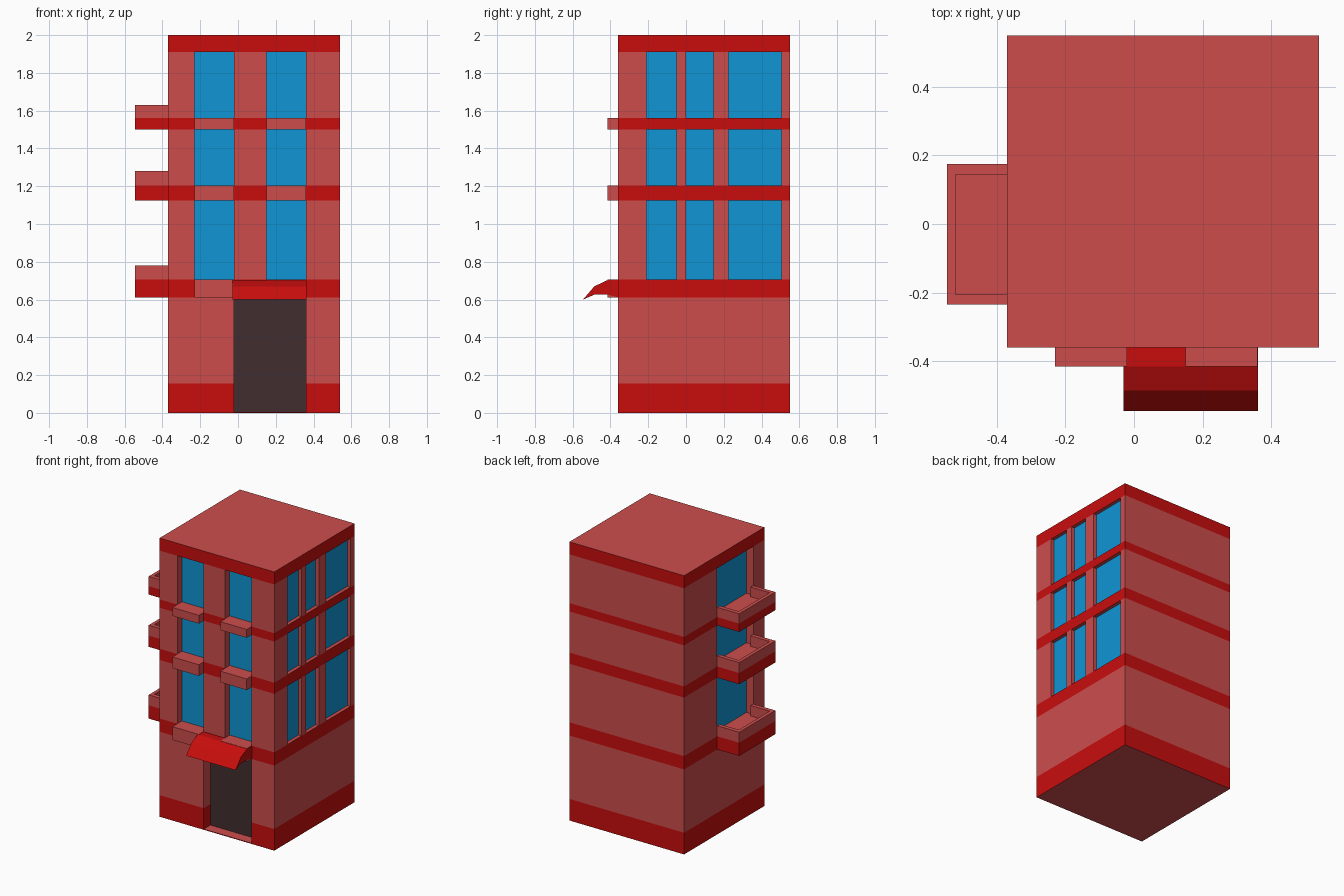
import bpy, bmesh
from mathutils import Vector

if "Cube" in bpy.data.objects:
    bpy.data.objects.remove(bpy.data.objects["Cube"])


def material(name, rgb):
    m = bpy.data.materials.new(name)
    m.diffuse_color = (*rgb, 1)
    m.use_nodes = True
    m.node_tree.nodes["Principled BSDF"].inputs["Base Color"].default_value = m.diffuse_color
    return m


WALL = material("soft red wall", (0.61, 0.073, 0.073))
RED = material("deep red trim", (0.58, 0.004, 0.004))
BLUE = material("blue glass", (0.005, 0.30, 0.66))
DARK = material("dark brown door", (0.054, 0.027, 0.028))

X0, X1, Y0, Y1 = -0.37, 0.54, -0.36, 0.55
BANDS = [(0, 0.155), (0.61, 0.705), (1.125, 1.205), (1.5, 1.56), (1.91, 2)]
STOREYS = [(0.705, 1.125), (1.205, 1.5), (1.56, 1.91)]
FRONT = [(-0.23, -0.02), (0.15, 0.36)]
RIGHT = [(-0.21, -0.05), (0.0, 0.145), (0.225, 0.505)]
LEFT = (-0.235, 0.175)


def add_box(bm, lo, hi):
    verts = bmesh.ops.create_cube(bm, size=1)["verts"]
    lo, hi = Vector(lo), Vector(hi)
    for v in verts:
        v.co = (lo + hi) / 2 + v.co * (hi - lo)


def finish(bm, name, *mats):
    bmesh.ops.recalc_face_normals(bm, faces=bm.faces)
    mesh = bpy.data.meshes.new(name)
    bm.to_mesh(mesh)
    bm.free()
    ob = bpy.data.objects.new(name, mesh)
    bpy.context.collection.objects.link(ob)
    for m in mats:
        mesh.materials.append(m)
    return ob


def boxes(name, items, *mats):
    bm = bmesh.new()
    for lo, hi in items:
        add_box(bm, lo, hi)
    return finish(bm, name, *mats)


def cut(ob, cutter):
    cutter.hide_render = True
    mod = ob.modifiers.new("openings", "BOOLEAN")
    mod.operation, mod.solver, mod.object = "DIFFERENCE", "EXACT", cutter
    bpy.context.view_layer.objects.active = ob
    bpy.ops.object.modifier_apply(modifier=mod.name)
    bpy.data.objects.remove(cutter)


def paint_bands(ob):
    """Split the walls at band heights; upright faces inside a band turn red."""
    bm = bmesh.new()
    bm.from_mesh(ob.data)
    for z in sorted({z for b in BANDS for z in b})[1:-1]:
        bmesh.ops.bisect_plane(bm, geom=bm.verts[:] + bm.edges[:] + bm.faces[:],
                               plane_co=(0, 0, z), plane_no=(0, 0, 1), dist=1e-5)
    bm.normal_update()
    for f in bm.faces:
        z = f.calc_center_median().z
        upright = abs(f.normal.z) < 0.5
        f.material_index = int(upright and any(a < z < b for a, b in BANDS))
    bm.to_mesh(ob.data)
    bm.free()


# Openings, and the glass plates at the back of each recess
E, T = 0.02, 0.005
openings, glass = [], []
for z0, z1 in STOREYS:
    for a, b in FRONT:
        y = Y0 + 0.057
        openings.append(((a, Y0 - E, z0), (b, y, z1)))
        glass.append(((a, y - T, z0), (b, y, z1)))
    for a, b in RIGHT:
        x = X1 - 0.03
        openings.append(((x, a, z0), (X1 + E, b, z1)))
        glass.append(((x, a, z0), (x + T, b, z1)))
    x = X0 + 0.06
    openings.append(((X0 - E, LEFT[0], z0), (x, LEFT[1], z1)))
    glass.append(((x - T, LEFT[0], z0), (x, LEFT[1], z1)))
door_y = Y0 + 0.08
openings.append(((-0.02, Y0 - E, 0.005), (0.36, door_y, 0.61)))

# Building body with red bands
body = boxes("building_body", [((X0, Y0, 0), (X1, Y1, 2))], WALL, RED)
cut(body, boxes("opening_cutter", openings))
paint_bands(body)

# Windows and door
boxes("window_glass", glass, BLUE)
boxes("door", [((-0.02, door_y - T, 0.005), (0.36, door_y, 0.61))], DARK)

# Front window ledges
boxes("front_ledges", [((a, -0.415, z0), (b, Y0, z1))
                       for z0, z1 in BANDS[1:4] for a, b in FRONT], WALL)

# Left balconies: hollow trays with a red lower half
for i, ((z0, z1), top) in enumerate(zip(BANDS[1:4], (0.78, 1.28, 1.63)), 1):
    tray = boxes(f"balcony_{i}", [((-0.545, LEFT[0], z0), (X0, LEFT[1], top))], WALL, RED)
    cut(tray, boxes("tray_cutter", [((-0.52, -0.205, z1), (X0 + E, 0.145, top + E))]))
    paint_bands(tray)

# Curved awning over the door
profile = [(-0.36, 0.703), (-0.415, 0.703), (-0.485, 0.67), (-0.545, 0.60),
           (-0.485, 0.626), (-0.415, 0.626), (-0.36, 0.612)]
bm = bmesh.new()
face = bm.faces.new([bm.verts.new((-0.03, y, z)) for y, z in profile])
ext = bmesh.ops.extrude_face_region(bm, geom=[face])["geom"]
for v in ext:
    if isinstance(v, bmesh.types.BMVert):
        v.co.x = 0.362
finish(bm, "awning", RED)
